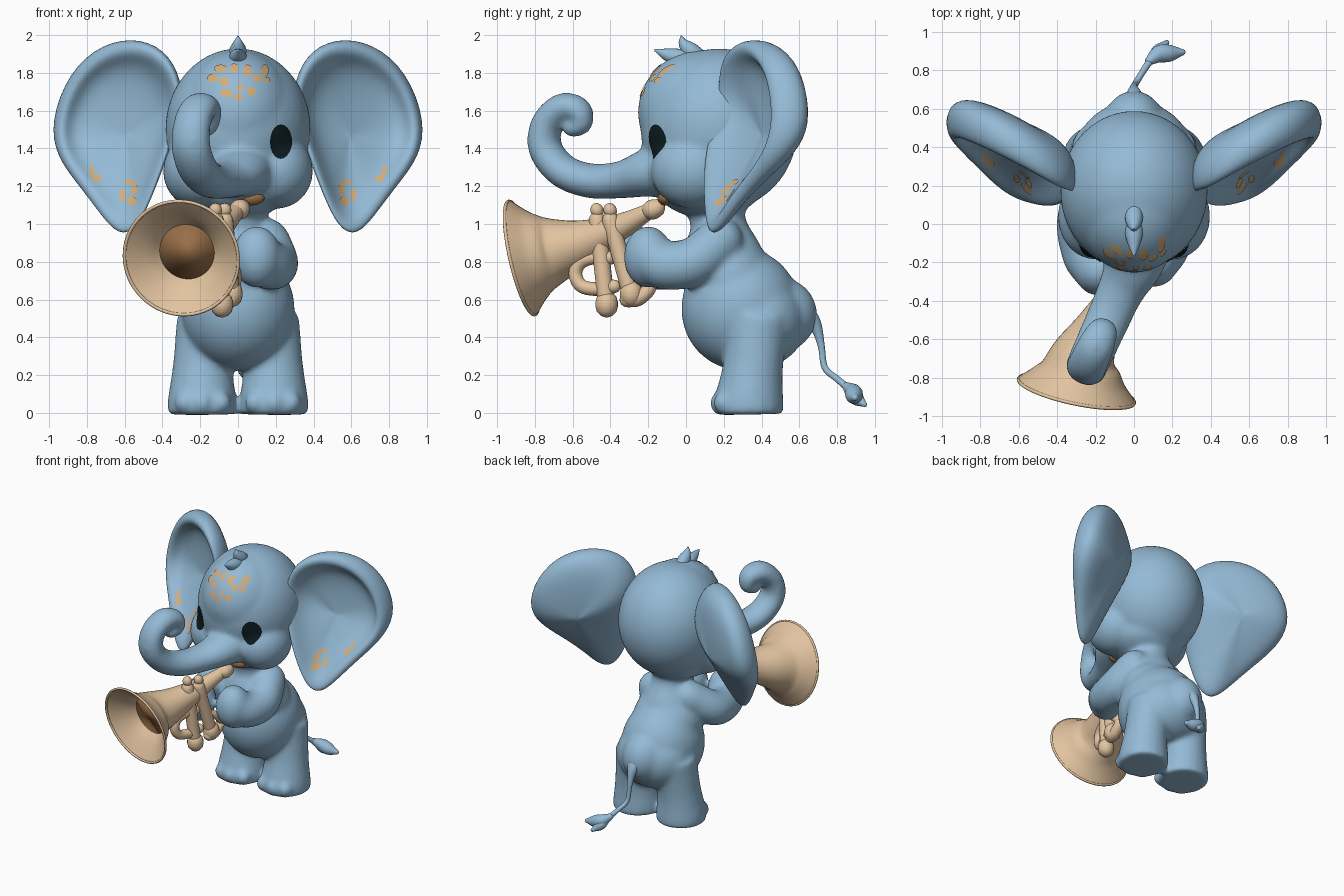
import bpy, bmesh, math
from mathutils import Vector, Matrix
from mathutils.bvhtree import BVHTree

if "Cube" in bpy.data.objects:
    bpy.data.objects.remove(bpy.data.objects["Cube"])


def material(name, rgb):
    m = bpy.data.materials.new(name)
    m.use_nodes = True
    m.diffuse_color = (*rgb, 1)
    m.node_tree.nodes["Principled BSDF"].inputs["Base Color"].default_value = (*rgb, 1)
    return m


BLUE = material("soft blue", (0.295, 0.49, 0.665))
TAN = material("pale brass", (0.76, 0.55, 0.35))
BROWN = material("dark brass", (0.32, 0.16, 0.065))
BLACK = material("eye black", (0.004, 0.012, 0.014))
GOLD = material("golden spots", (0.66, 0.42, 0.20))


def finish(bm, name, mat):
    bmesh.ops.recalc_face_normals(bm, faces=bm.faces)
    me = bpy.data.meshes.new(name)
    bm.to_mesh(me)
    bm.free()
    me.materials.append(mat)
    me.shade_smooth()
    ob = bpy.data.objects.new(name, me)
    bpy.context.scene.collection.objects.link(ob)
    return ob


def ball(bm, c, r):
    bmesh.ops.create_icosphere(bm, subdivisions=4, radius=1,
                               matrix=Matrix.Translation(c) @ Matrix.Diagonal((*r, 1)))


def bridge(bm, rings):
    for a, b in zip(rings, rings[1:]):
        for i in range(len(a)):
            j = (i + 1) % len(a)
            bm.faces.new((a[i], a[j], b[j], b[i]))


def tube(bm, pts, ends="round", side=(1, 0.1, 0.05), wide=1, sides=20, n=6):
    """Loft circles along a smooth path of (x, y, z, radius) points."""
    p = [Vector(q) for q in pts]
    p = [p[0] * 2 - p[1]] + p + [p[-1] * 2 - p[-2]]
    path = []
    for a, b, c, d in zip(p, p[1:], p[2:], p[3:]):
        for k in range(n):
            t = k / n
            path.append((b * 2 + (c - a) * t + (a * 2 - b * 5 + c * 4 - d) * t * t
                         + (b * 3 - a - c * 3 + d) * t ** 3) / 2)
    path.append(p[-2])
    if ends == "round":
        for _ in range(2):
            e, tip = path[-1], path[-1].xyz
            d = (tip - path[-2].xyz).normalized()
            for deg in (30, 60, 85):
                a = math.radians(deg)
                path.append(Vector((*(tip + d * e.w * math.sin(a)), e.w * math.cos(a))))
            path.reverse()
    rings, u = [], Vector(side)
    for i, q in enumerate(path):
        t = (path[min(i + 1, len(path) - 1)].xyz - path[max(i - 1, 0)].xyz).normalized()
        u = (u - t * u.dot(t)).normalized()
        v, r, ring = t.cross(u), max(q.w, 0.002), []
        for k in range(sides):
            a = math.tau * k / sides
            ring.append(bm.verts.new(q.xyz + u * (r * wide * math.cos(a)) + v * (r * math.sin(a))))
        rings.append(ring)
    bridge(bm, rings)
    if ends != "open":
        bm.faces.new(rings[0])
        bm.faces.new(rings[-1])


def tubes(name, mat, paths, **kw):
    bm = bmesh.new()
    for path in paths:
        tube(bm, path, **kw)
    return finish(bm, name, mat)


# Body: head, torso, limbs and trunk fused into one soft skin
bm = bmesh.new()
ball(bm, (0, 0.175, 1.5), (0.385, 0.415, 0.43))      # skull
ball(bm, (0, 0.08, 1.59), (0.3, 0.335, 0.33))        # forehead
ball(bm, (0, 0.12, 1.2), (0.29, 0.28, 0.17))         # jaw
ball(bm, (0, 0.17, 0.78), (0.24, 0.2, 0.26))         # chest
ball(bm, (0, 0.235, 0.71), (0.265, 0.225, 0.24))     # waist
ball(bm, (0, 0.29, 0.55), (0.3, 0.315, 0.325))       # belly
ball(bm, (0, 0.39, 0.49), (0.295, 0.25, 0.25))       # haunches
ball(bm, (0, 0.49, 0.52), (0.17, 0.205, 0.2))        # rump
tube(bm, [(0, 0.16, 1.12, 0.16), (0, 0.17, 1.0, 0.15), (0, 0.2, 0.85, 0.2)])
for s in (-1, 1):
    ball(bm, (s * 0.205, 0.04, 1.28), (0.192, 0.225, 0.2))   # cheek
    tube(bm, [(s * 0.155, 0.38, 0.5, 0.17), (s * 0.185, 0.355, 0.25, 0.16),
              (s * 0.19, 0.335, 0.07, 0.183), (s * 0.19, 0.335, -0.008, 0.183)], ends="flat")
    for x, y in ((0.09, 0.195), (0.19, 0.175), (0.28, 0.195)):  # toes
        ball(bm, (s * x, y, 0.053), (0.055, 0.05, 0.058))
    out, fwd = (0.08, 0.045) if s < 0 else (0, 0)
    tube(bm, [(s * 0.15, 0.18, 0.91, 0.125), (s * (0.19 + out), 0.04, 0.8, 0.13),
              (s * (0.17 + out), -0.1 - fwd, 0.78, 0.13), (s * (0.12 + out), -0.17 - fwd, 0.81, 0.135)])
    ball(bm, (s * (0.1 + out), -0.2 - fwd, 0.825), (0.13, 0.13, 0.165))   # hand
trunk = [(-0.02, 1.3, 0.17), (-0.2, 1.27, 0.13), (-0.34, 1.235, 0.1), (-0.5, 1.228, 0.093),
         (-0.65, 1.28, 0.09), (-0.745, 1.4, 0.087), (-0.735, 1.53, 0.083), (-0.65, 1.615, 0.08),
         (-0.565, 1.6, 0.068), (-0.55, 1.53, 0.054), (-0.6, 1.505, 0.05)]
tube(bm, [(0.02 + 0.45 * min(0, y + 0.15), y, z, r) for y, z, r in trunk],
     side=(0.91, -0.41, 0), wide=1.25)
body = finish(bm, "body", BLUE)
m = body.modifiers.new("fuse", "REMESH")
m.mode, m.voxel_size, m.use_smooth_shade = "VOXEL", 0.015, True
m = body.modifiers.new("soften", "SMOOTH")
m.factor, m.iterations = 0.5, 18

# Ears: thick dished leaves with a rolled upper rim
outline = [(0.28, 0.21, 1.71), (0.35, 0.21, 1.9), (0.51, 0.31, 1.995), (0.72, 0.42, 1.965),
           (0.9, 0.5, 1.81), (1.0, 0.53, 1.54), (0.965, 0.46, 1.35), (0.84, 0.33, 1.2),
           (0.73, 0.21, 1.05), (0.63, 0.14, 0.925), (0.53, 0.11, 0.97), (0.45, 0.1, 1.15),
           (0.37, 0.12, 1.36), (0.31, 0.18, 1.55)]
layers = [(0.02, 0.22), (0.4, 0.22), (0.8, 0.19), (0.97, 0.11), (1.01, 0.02), (0.96, -0.05),
          (0.85, -0.045), (0.76, 0.02), (0.6, 0.07), (0.3, 0.085), (0.02, 0.085)]
ears = {}
for label, s in (("left", 1), ("right", -1)):
    bm = bmesh.new()
    heart, rings = Vector((0.59, 0.32, 1.47)), []
    for scale, depth in layers:
        ring = []
        for co in outline:
            q = heart.lerp(Vector(co), scale)
            q.y += depth * min(1, max(0.4, (q.z - 0.85) / 0.6))
            ring.append(bm.verts.new((q.x * s, q.y, q.z)))
        rings.append(ring)
    bridge(bm, rings)
    bm.faces.new(rings[0])
    bm.faces.new(rings[-1])
    ears[s] = finish(bm, label + "_ear", BLUE)
    m = ears[s].modifiers.new("round", "SUBSURF")
    m.levels = m.render_levels = 2
    m = ears[s].modifiers.new("soften", "SMOOTH")
    m.factor, m.iterations = 0.5, 5

# Hair tuft and tail
tubes("hair_tuft", BLUE, [
    [(0, 0.07, 1.88, 0.045), (0, 0.02, 1.92, 0.045), (0, -0.015, 1.96, 0.026), (0, -0.025, 1.995, 0.004)],
    [(0, 0.0, 1.87, 0.05), (0, -0.06, 1.885, 0.045), (0, -0.11, 1.9, 0.03), (0, -0.16, 1.92, 0.008)]])
tubes("tail", BLUE, [[(0, 0.6, 0.53, 0.09), (0, 0.68, 0.47, 0.038), (0, 0.715, 0.36, 0.019),
                      (0.01, 0.735, 0.24, 0.017), (0.05, 0.8, 0.18, 0.017), (0.09, 0.86, 0.13, 0.02)]])
tubes("tail_tuft", BLUE, [
    [(0.08, 0.85, 0.14, 0.024), (0.13, 0.885, 0.11, 0.045), (0.19, 0.89, 0.09, 0.043), (0.25, 0.895, 0.08, 0.018)],
    [(0.09, 0.86, 0.13, 0.022), (0.13, 0.9, 0.08, 0.038), (0.17, 0.945, 0.045, 0.014)]])

# Trumpet bell and main pipe
bell = Vector((-0.3, -0.87, 0.82))
axis = Vector((0.2, 0.955, 0.22)).normalized()


def along(d, r):
    return (*(bell + axis * d), r)


tubes("trumpet_horn", TAN, [[along(0, 0.315), along(0.09, 0.23), along(0.19, 0.172),
                             (-0.205, -0.57, 0.895, 0.128), (-0.145, -0.45, 0.94, 0.094),
                             (-0.075, -0.32, 1.0, 0.064), (-0.01, -0.2, 1.065, 0.042)]],
      ends="open", sides=40)
tubes("bell_inside", TAN, [[along(-0.003, 0.312), along(0.05, 0.245), along(0.1, 0.19),
                            along(0.15, 0.148)]], ends="open", sides=40)
tubes("bell_throat", BROWN, [[along(0.15, 0.148), along(0.18, 0.13), along(0.21, 0.115)]],
      ends="flat", sides=40)
bm = bmesh.new()
u = axis.orthogonal().normalized()
v = axis.cross(u)
hoop = []
for k in range(33):
    a = math.tau * k / 32
    hoop.append((*(bell + (u * math.cos(a) + v * math.sin(a)) * 0.308), 0.009))
tube(bm, hoop, side=axis, sides=8, n=2)
finish(bm, "bell_rim", TAN)
tubes("mouthpiece", TAN, [[(-0.02, -0.21, 1.06, 0.04), (0.005, -0.18, 1.075, 0.053),
                           (0.015, -0.16, 1.083, 0.05)]])

# Valves with buttons, bottom caps and looping pipes
for name, x, y, low, lean in (("front_valve", -0.12, -0.47, 0.565, 0.05),
                              ("rear_valve", -0.07, -0.4, 0.62, 0.11)):
    foot = (x + 0.035, y + lean)
    tubes(name, TAN, [
        [(x, y, 1.02, 0.045), (*foot, low, 0.045)],
        [(x, y, 1.068, 0.035), (x, y - 0.003, 1.076, 0.035)],
        [(x, y, 1.0, 0.02), (x, y, 1.08, 0.02)],
        [(*foot, low + 0.02, 0.06), (*foot, low, 0.06)]], sides=16)
tubes("front_pipe_loop", TAN, [[(-0.1, -0.4, 0.82, 0.036), (-0.13, -0.5, 0.82, 0.036),
                                (-0.15, -0.565, 0.79, 0.036), (-0.155, -0.585, 0.73, 0.036),
                                (-0.14, -0.55, 0.67, 0.036), (-0.11, -0.46, 0.655, 0.036),
                                (-0.08, -0.38, 0.67, 0.036)]])
tubes("rear_pipe_loop", TAN, [[(-0.05, -0.34, 0.8, 0.03), (-0.01, -0.25, 0.74, 0.03),
                               (-0.02, -0.19, 0.67, 0.034), (-0.03, -0.25, 0.61, 0.042),
                               (-0.04, -0.31, 0.6, 0.042)]])

# Open mouth around the mouthpiece
bm = bmesh.new()
ball(bm, (0.07, -0.11, 1.138), (0.07, 0.04, 0.04))
finish(bm, "mouth", BROWN)

# Painted details: thin discs laid on the skin
bpy.context.view_layer.update()
deps = bpy.context.evaluated_depsgraph_get()
skin = {ob.name: BVHTree.FromObject(ob, deps) for ob in (body, ears[1], ears[-1])}


def patches(name, mat, target, spots, lift=0.005):
    bm = bmesh.new()
    for cx, cz, rx, rz in spots:
        rings = []
        for f in (0.1, 0.4, 0.7, 1):
            ring = []
            for k in range(20):
                a = math.tau * k / 20
                start = Vector((cx + rx * f * math.cos(a), -0.4, cz + rz * f * math.sin(a)))
                hit, normal, _, _ = skin[target.name].ray_cast(start, Vector((0, 1, 0)))
                if hit is None:
                    break
                ring.append(bm.verts.new(hit + normal * (lift if normal.y < 0 else -lift)))
            if len(ring) == 20:
                rings.append(ring)
        if rings:
            bm.faces.new(rings[0])
            bridge(bm, rings)
    finish(bm, name, mat)


for label, s in (("left", 1), ("right", -1)):
    patches(label + "_eye", BLACK, body, [(s * 0.225, 1.435, 0.058, 0.092)])
    patches(label + "_ear_spots", GOLD, ears[s], [
        (s * x, z, rx, rz) for x, z, rx, rz in (
            (0.545, 1.18, 0.018, 0.03), (0.57, 1.22, 0.03, 0.014), (0.56, 1.12, 0.026, 0.026),
            (0.61, 1.15, 0.016, 0.035), (0.75, 1.24, 0.026, 0.02), (0.775, 1.28, 0.014, 0.03))])
patches("forehead_spots", GOLD, body, [
    (-0.13, 1.77, 0.03, 0.022), (-0.09, 1.82, 0.034, 0.02), (-0.07, 1.75, 0.024, 0.027),
    (-0.06, 1.69, 0.034, 0.02), (-0.02, 1.82, 0.02, 0.027), (0.0, 1.67, 0.022, 0.018),
    (0.05, 1.81, 0.024, 0.03), (0.07, 1.7, 0.024, 0.024), (0.1, 1.77, 0.024, 0.02),
    (0.14, 1.81, 0.02, 0.032), (0.01, 1.72, 0.016, 0.022), (0.15, 1.76, 0.016, 0.016)])
